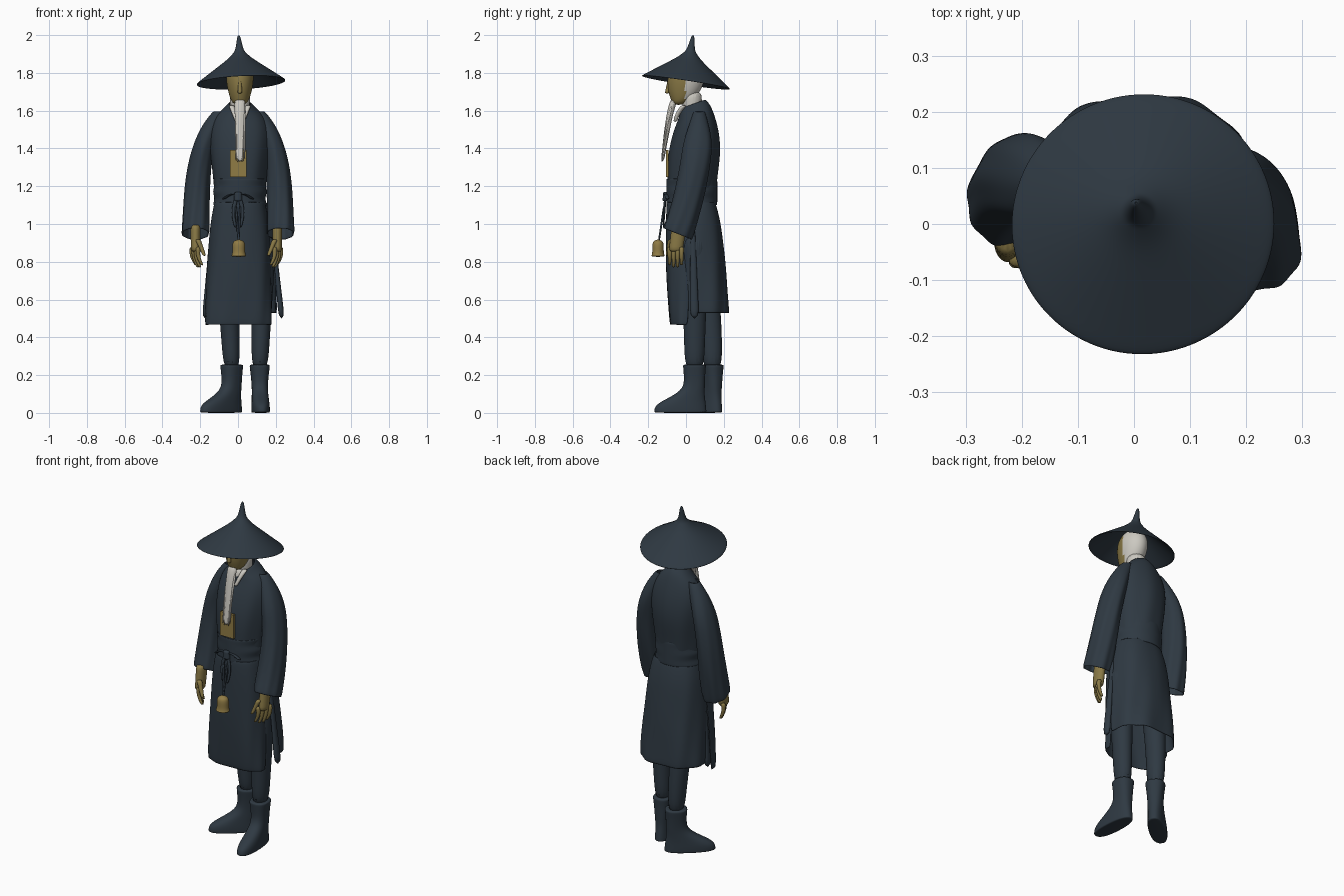
import bpy, math, random
from mathutils import Vector

random.seed(4)
if "Cube" in bpy.data.objects:
    bpy.data.objects.remove(bpy.data.objects["Cube"])


def material(name, *colour):
    made = bpy.data.materials.new(name)
    made.use_nodes = True
    made.diffuse_color = (*colour, 1)
    made.node_tree.nodes["Principled BSDF"].inputs["Base Color"].default_value = (*colour, 1)
    return made


cloth = material("dark slate cloth", .028, .041, .055)
skin = material("olive skin", .25, .19, .06)
brass = material("old brass", .28, .2, .06)
white = material("off white hair", .6, .58, .53)


def steps(count):
    return [index / count for index in range(count + 1)]


def mix(start, end, t):
    return start + (end - start) * t


def loft(name, rings, *materials, sides=40, arc=None, capped=True, folds=0,
         square=1, thickness=0, rule=None):
    """Skin stacked elliptical rings, each (x, y, z, half width, half depth, tilt)."""
    verts, faces = [], []
    around = sides + 1 if arc else sides
    first, last = arc or (0, math.tau)
    for t, (x, y, z, wide, deep, tilt) in zip(steps(len(rings) - 1), rings):
        for k in range(around):
            angle = mix(first, last, k / sides)
            ripple = 1 + folds * t * (math.sin(8 * angle + 4 * t) + math.sin(4 * angle - 9 * t) / 2)
            across, along = math.cos(angle), math.sin(angle)
            across = math.copysign(abs(across) ** square, across) * wide * ripple
            along = math.copysign(abs(along) ** square, along) * deep * ripple
            verts.append((x + across, y + along, z + tilt * along))
    for row in range(0, len(verts) - around, around):
        for k in range(sides):
            n = (k + 1) % around
            faces.append((row + k, row + n, row + around + n, row + around + k))
    if capped:
        faces.append(tuple(reversed(range(around))))
        faces.append(tuple(range(len(verts) - around, len(verts))))
    mesh = bpy.data.meshes.new(name)
    mesh.from_pydata(verts, [], faces)
    for entry in materials:
        mesh.materials.append(entry)
    for face in mesh.polygons:
        face.use_smooth = True
        if rule:
            face.material_index = rule(face.center)
    if rings[0][2] > rings[-1][2]:
        mesh.flip_normals()
    made = bpy.data.objects.new(name, mesh)
    bpy.context.collection.objects.link(made)
    if thickness:
        made.modifiers.new("thickness", "SOLIDIFY").thickness = thickness
    smooth = made.modifiers.new("smooth", "SUBSURF")
    smooth.levels = smooth.render_levels = 2 if sides > 12 else 1
    return made


def body(name, rows, *materials, **options):
    """Loft on the body's centre line from rows of height, width, depth, y and tilt."""
    rings = [(.01, y, z, wide, deep, tilt) for z, wide, deep, y, tilt in rows]
    return loft(name, rings, *materials, **options)


def strand(name, start, end, thick, thin, colour, bend=(0, 0, 0), flat=1):
    """Tapering strand between two points, bowed in its middle."""
    rings = []
    for t in steps(5):
        point = Vector(start).lerp(Vector(end), t) + Vector(bend) * math.sin(t * math.pi)
        radius = mix(thick, thin, t)
        rings.append((*point, radius, radius * flat, 0))
    return loft(name, rings, colour, sides=12)


# Hat: hollow cone running up into a blunt spire, tipped back a little
brim = .236
hat_rings = []
for t in steps(16):
    radius = brim * (1 - t) ** 2 + .002
    height = .17 * (1 - radius / brim) + .02 * math.exp(-(radius / .04) ** 2)
    height += .062 * math.exp(-(radius / .016) ** 4)
    hat_rings.append((0, 0, height, radius, radius, 0))
hat = loft("conical_hat", hat_rings, cloth, sides=48, capped=False, thickness=.007)
hat.location = (.016, 0, 1.752)
hat.rotation_euler = (-.15, -.05, 0)

# Head with hair on the back, and nose
body("head", [(1.63, .03, .03, -.04, 0), (1.66, .05, .06, -.02, 0), (1.7, .062, .085, -.01, 0),
              (1.76, .074, .1, 0, 0), (1.82, .07, .09, 0, 0), (1.87, .03, .04, .01, 0)],
     skin, white, rule=lambda centre: int(centre.y > -.005))
strand("nose", (.01, -.09, 1.76), (.01, -.1, 1.69), .008, .013, skin)
body("neck_hair", [(1.56, .05, .05, .04, 0), (1.63, .05, .05, .03, 0), (1.71, .06, .06, .03, 0)], white)
body("under_collar", [(1.5, .05, .06, .02, 0), (1.58, .055, .06, .025, 0), (1.65, .05, .055, .03, .3)], white)
for side in (-1, 1):
    strand("collar_point", (.01 + side * .045, -.01, 1.63), (.01 + side * .015, -.058, 1.54),
           .016, .01, white, bend=(0, -.008, 0))

# Beard: a tapering core with loose strands
beard_rings = [(.01, -.06 - .065 * t ** .7, mix(1.67, 1.33, t), mix(.03, .018, t),
                mix(.02, .008, t), 0) for t in steps(5)]
loft("beard", beard_rings, white, folds=.1)
for k in range(6):
    x = k * .009 - .01
    strand("beard_strand", (x, -.075, 1.63), (x, -.128, 1.32 + random.random() / 20),
           .007, .003, white, bend=(0, -.008, 0))

# Jacket and sash
body("jacket", [(1.64, .058, .06, .04, .35), (1.61, .085, .08, .045, .35), (1.58, .125, .09, .055, .15),
                (1.5, .16, .118, .055, 0), (1.38, .158, .14, .045, 0), (1.25, .142, .133, .033, 0),
                (1.1, .132, .125, .03, 0)],
     cloth, folds=.02, capped=False, thickness=.006)
sash_rows = [(mix(1.1, 1.24, t), .139 + .004 * math.cos(t * math.tau * 2), .135, .031, 0) for t in steps(8)]
body("sash", sash_rows, cloth, capped=False, thickness=.006)

# Wide sleeves, the right one carried further back
for side, label, back in ((1, "left", 0), (-1, "right", .08)):
    rings = []
    for t in steps(10):
        reach = .1 + .11 * (1 - (1 - t) ** 4) + .01 * t
        rings.append((.005 + side * reach - .005 * (1 - side) * t, .07 - .115 * t * t + back * t,
                      mix(1.6, .945, t), .035 + .04 * math.sqrt(t),
                      .03 + .048 * min(1, t * 4), -.4 * t * t))
    loft(label + "_sleeve", rings, cloth, capped=False, folds=.035, thickness=.008)

# Skirt: front and back panels split at the sides, with hanging strips between
front_rings, back_rings = [], []
for t in steps(6):
    flare = math.sqrt(t)
    front_rings.append((.01 * (1 - t), mix(.035, .01, t), mix(1.12, .462, t),
                        .135 + .045 * flare, .138 - .042 * t * t, 0))
    back_rings.append((.018, mix(.03, .05, t), mix(1.12, .525, t),
                       .135 + .06 * flare, .125 + .055 * flare, 0))
loft("front_skirt", front_rings, cloth, arc=(-math.pi, 0), capped=False,
     folds=.02, square=.75, thickness=.008)
loft("back_skirt", back_rings, cloth, arc=(0, math.pi), capped=False,
     folds=.025, square=.8, thickness=.008)
for x in (-.17, .225):
    strand("side_strip", (x * .8, .035, 1), (x * 1.03, .045, .495), .008, .017, cloth, flat=1.5)

# Legs and boots, the right foot turned outward
boot_rows = [(0, .046, .137, -.075), (.005, .048, .139, -.075), (.035, .048, .136, -.075),
             (.06, .046, .118, -.06), (.1, .043, .075, -.022),
             (.14, .042, .055, 0), (.2, .047, .056, 0), (.25, .054, .061, 0), (.257, .053, .06, 0)]
for label, x, y, turn in (("left", .115, .045, .06), ("right", -.033, .14, -.85)):
    leg_rings = [(x + .02 * t * (x > 0) - .03 * t * (x < 0), mix(y, .05, t * t), mix(.22, .95, t),
                  mix(.042, .07, t), mix(.05, .075, t), 0) for t in steps(5)]
    loft(label + "_leg", leg_rings, cloth)
    boot = loft(label + "_boot", [(0, centre, z, wide, deep, 0) for z, wide, deep, centre in boot_rows],
                cloth, square=.85)
    boot.location = (x, y, 0)
    boot.rotation_euler.z = turn

# Hands with curled fingers
for side, label, x, y in ((1, "left", .208, -.055), (-1, "right", -.225, -.035)):
    strand(label + "_palm", (x, y + .02, 1), (x, y, .85), .028, .025, skin, flat=1.5)
    for k in range(4):
        spread = k - 1.5
        knuckle = Vector((x + side * spread * .011, y + spread * .021, .88))
        tip = knuckle + Vector((-side * .02, 0, spread * spread * .006 - .113))
        strand(label + "_finger", knuckle, tip, .014, .008, skin, bend=(side * .012, 0, 0))
    strand(label + "_thumb", (x - side * .012, y - .025, .92), (x - side * .048, y - .045, .83),
           .016, .009, skin)

# Chest plaque
bpy.ops.mesh.primitive_cube_add(size=1, location=(.002, -.1, 1.32))
plaque = bpy.context.object
plaque.name = "chest_plaque"
plaque.scale = (.088, .014, .142)
plaque.data.materials.append(brass)
plaque.modifiers.new("soft edge", "BEVEL").width = .004

# Sash knot with tails, bow loops and cords
strand("knot", (0, -.108, 1.17), (0, -.108, 1.12), .02, .024, cloth, flat=.7)
for side in (-1, 1):
    strand("sash_tail", (side * .008, -.11, 1.14), (side * .012, -.12, .98), .012, .007,
           cloth, bend=(side * .015, 0, 0), flat=.6)
    strand("bow_loop", (side * .01, -.107, 1.16), (side * .08, -.098, 1.13), .014, .01,
           cloth, bend=(0, 0, .008))
    strand("bell_cord", (side * .012, -.115, 1.1), (.003, -.145, .9), .006, .005, cloth)

# Bell: rounded crown, straight wall and flared lip
bell_rings = []
for t in steps(10):
    radius = .031 * (1 - t ** 6) ** .5 + .011 * (1 - t) ** 6 + .006 * t
    bell_rings.append((.004, -.148, mix(.826, .918, t), radius, radius * .9, 0))
loft("bell", bell_rings, brass, sides=24)
